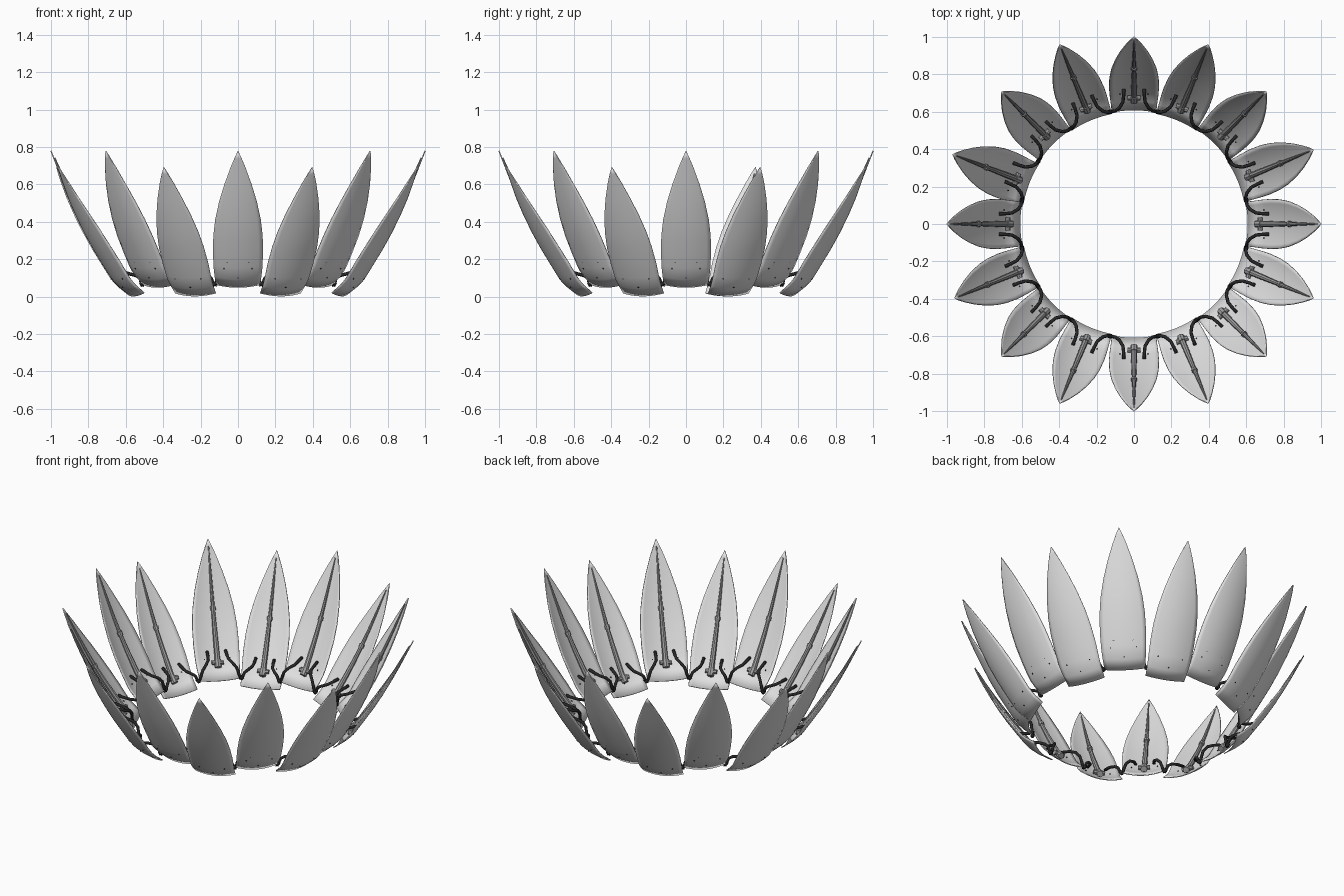
import bpy, bmesh, math
from mathutils import Matrix, Vector

cube = bpy.data.objects.get("Cube")
if cube:
    bpy.data.objects.remove(cube, do_unlink=True)


def material(name, value):
    m = bpy.data.materials.new(name)
    m.use_nodes = True
    colour = (value, value, value, 1)
    m.diffuse_color = colour
    m.node_tree.nodes["Principled BSDF"].inputs["Base Color"].default_value = colour
    return m


LIGHT = material("light grey", 0.75)
MID = material("mid grey", 0.36)
DARK = material("dark grey", 0.02)

# Petal centre line: radius, height, half width
STATIONS = [(.61, .05, .118), (.66, .093, .124), (.69, .125, .128), (.71, .155, .13), (.75, .225, .133),
            (.80, .315, .131), (.845, .405, .121), (.89, .505, .1), (.93, .60, .072),
            (.965, .69, .04), (.985, .74, .019), (1, .78, 0)]


def frame(r):
    """Point and inward normal of the petal centre line at radius r."""
    for (r0, z0, _), (r1, z1, _) in zip(STATIONS, STATIONS[1:]):
        if r <= r1:
            break
    f = (r - r0) / (r1 - r0)
    normal = Vector((0, z0 - z1, r1 - r0)).normalized()
    return Vector((0, r, z0 + f * (z1 - z0))), normal


def on_petal(r, t, lift=0.0):
    """Point on the cupped petal, t to the side, lifted off the inner face."""
    p, n = frame(r)
    return p + n * (1.4 * t * t + lift) + Vector((t, 0, 0))


def place(mesh, name, matrix):
    ob = bpy.data.objects.new(name, mesh)
    bpy.context.collection.objects.link(ob)
    ob.matrix_world = matrix
    return ob


def finish(bm, name, mat, smooth=True):
    bmesh.ops.recalc_face_normals(bm, faces=bm.faces)
    mesh = bpy.data.meshes.new(name)
    bm.to_mesh(mesh)
    bm.free()
    mesh.materials.append(mat)
    if smooth:
        mesh.shade_smooth()
    return mesh


def tube(bm, points, radii, sides=8):
    """Sweep a capped round section along the points."""
    rings = []
    for i, p in enumerate(points):
        along = points[min(i + 1, len(points) - 1)] - points[max(i - 1, 0)]
        turn = along.to_track_quat('Z', 'X')
        rings.append([bm.verts.new(p + turn @ Vector((radii[i] * math.cos(a), radii[i] * math.sin(a), 0)))
                      for a in (k * math.tau / sides for k in range(sides))])
    for a, b in zip(rings, rings[1:]):
        for k in range(sides):
            j = (k + 1) % sides
            bm.faces.new((a[k], a[j], b[j], b[k]))
    bm.faces.new(rings[0][::-1])
    bm.faces.new(rings[-1])


# Cupped petal shell
def petal_mesh():
    bm = bmesh.new()
    n = 12
    grid = [[bm.verts.new(on_petal(r, w * (2 * k / n - 1))) for k in range(n + 1)]
            for r, z, w in STATIONS]
    for a, b in zip(grid, grid[1:]):
        for k in range(n):
            bm.faces.new((a[k], a[k + 1], b[k + 1], b[k]))
    bmesh.ops.remove_doubles(bm, verts=bm.verts, dist=1e-5)
    return finish(bm, "petal", LIGHT)


# Tapered spine with a joint collar and a foot block
def strut_mesh():
    bm = bmesh.new()
    spine = [(.69, .016), (.75, .015), (.80, .013), (.845, .011), (.89, .009), (.93, .007), (.985, .003)]
    tube(bm, [on_petal(r, 0, rad + .003) for r, rad in spine], [rad for r, rad in spine])
    tube(bm, [on_petal(r, 0, .014) for r in (.84, .85)], [.016, .016])
    tube(bm, [on_petal(r, 0, .02) for r in (.67, .70)], [.02, .02])
    tube(bm, [on_petal(.69, t, .02) for t in (-.034, .034)], [.014, .014])
    return finish(bm, "strut", MID, False)


# Small bolts through the petal foot
def bolt_mesh():
    bm = bmesh.new()
    for r, t in ((.67, 0), (.705, .075), (.705, -.075)):
        tube(bm, [on_petal(r, t, d) for d in (-.006, .008)], [.0035, .0035], 6)
    return finish(bm, "bolts", DARK, False)


# Curved hose from a high petal to its low neighbour
def hose_mesh(side):
    path = [(4.3, .725, .19), (4.6, .69, .18), (5.2, .655, .168), (7.2, .625, .155), (9.3, .613, .13),
            (10.6, .612, .09), (11.4, .612, .06), (12.6, .613, .075), (13.6, .615, .1), (15.3, .625, .112),
            (17.3, .655, .122), (17.9, .69, .132), (18.2, .725, .142)]
    pts = [Vector((side * r * math.sin(math.radians(a)), r * math.cos(math.radians(a)), z))
           for a, r, z in path]
    bm = bmesh.new()
    tube(bm, pts, [.009] * len(pts))
    # clip at the gap between the petals
    tube(bm, pts[6:8], [.012, .012])
    return finish(bm, "hose", DARK)


petal, strut, bolts = petal_mesh(), strut_mesh(), bolt_mesh()
hoses = {1: hose_mesh(1), -1: hose_mesh(-1)}

# Low petals are slightly smaller, lean out a little more and sit lower
LOW = (Matrix.Translation((0, .602, .004)) @ Matrix.Rotation(math.radians(-4.2), 4, 'X')
       @ Matrix.Scale(.985, 4) @ Matrix.Translation((0, -.61, -.05)))

for i in range(16):
    low = i % 2 == 1
    # one low petal sits slightly askew
    angle = i * 22.5 - 90 + (1.5 if i == 7 else 0)
    spin = Matrix.Rotation(math.radians(angle), 4, 'Z')
    seat = spin @ LOW if low else spin
    shell = place(petal, f"petal_{i + 1}", seat)
    solid = shell.modifiers.new("thickness", 'SOLIDIFY')
    solid.thickness = .006
    solid.offset = 0
    place(strut, f"strut_{i + 1}", seat)
    place(bolts, f"petal_bolts_{i + 1}", seat)
    if not low:
        for side, word in ((1, "a"), (-1, "b")):
            place(hoses[side], f"hose_{i + 1}{word}", spin)
